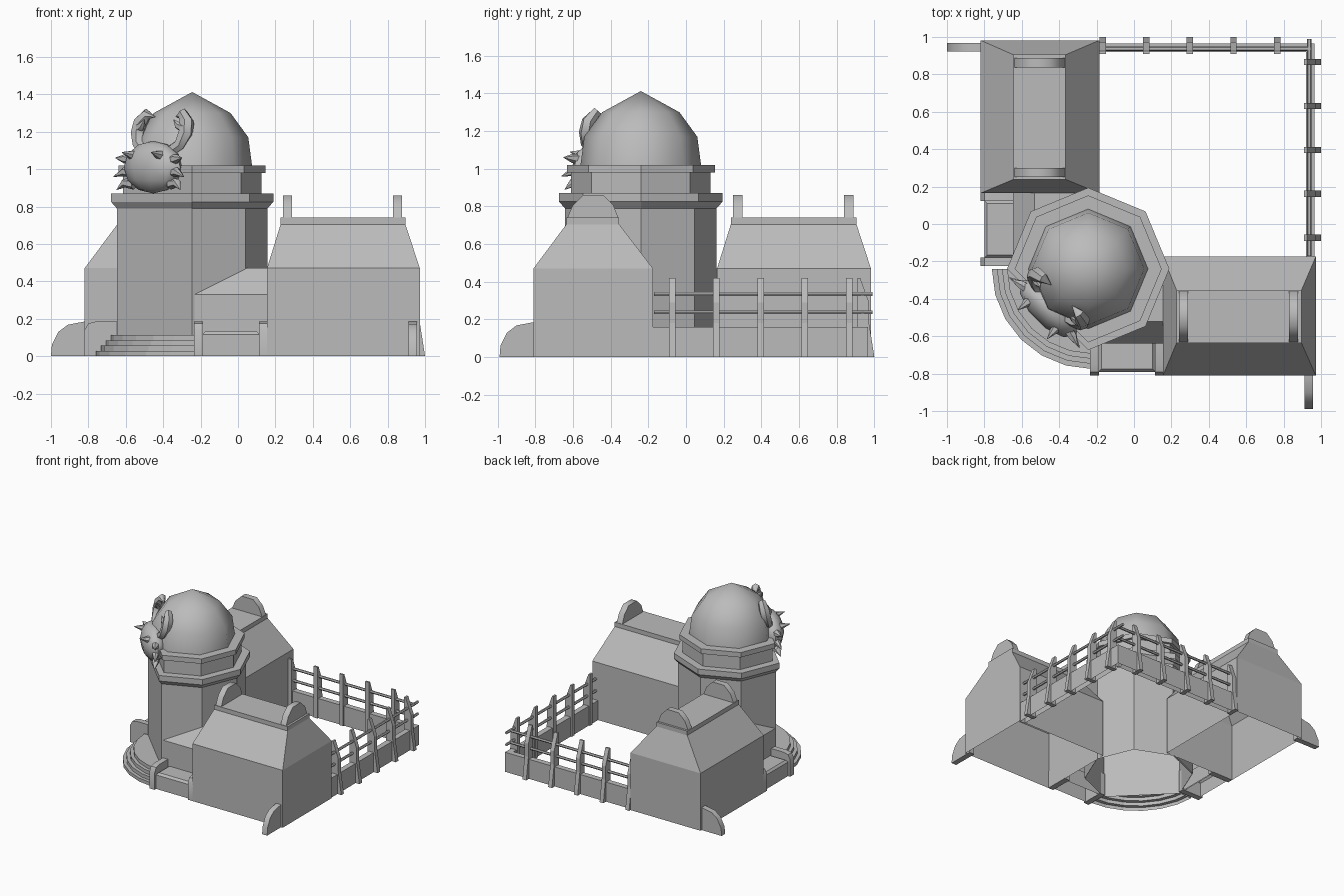
import bpy, bmesh, math
from mathutils import Vector

cube = bpy.data.objects.get("Cube")
if cube:
    bpy.data.objects.remove(cube, do_unlink=True)

stone = bpy.data.materials.new("grey_stone")
stone.use_nodes = True
stone.diffuse_color = (0.5, 0.5, 0.5, 1)
stone.node_tree.nodes["Principled BSDF"].inputs["Base Color"].default_value = (0.5, 0.5, 0.5, 1)

CX, CY = -0.245, -0.24


def same(p):
    return Vector(p)


def swapped(p):
    """Reflect across the plan's diagonal."""
    return Vector((p[1] - 0.01, p[0] + 0.01, p[2]))


def swapped_exact(p):
    return Vector((p[1], p[0], p[2]))


def diagonal(p):
    """Frame of the tower front: u sideways, v outward, z up."""
    u, v, z = p
    k = math.sqrt(0.5)
    return Vector((CX + (u - v) * k, CY - (u + v) * k, z))


def loft(name, rings, frame=same, bottom=False, smooth=None):
    """Skin a stack of equal-length point rings, capped on top."""
    bm = bmesh.new()
    rows = [[bm.verts.new(frame(p)) for p in ring] for ring in rings]
    n = len(rows[0])
    for lo, hi in zip(rows, rows[1:]):
        for i in range(n):
            j = (i + 1) % n
            bm.faces.new((lo[i], lo[j], hi[j], hi[i]))
    if bottom:
        bm.faces.new(rows[0][::-1])
    bm.faces.new(rows[-1])
    bmesh.ops.remove_doubles(bm, verts=bm.verts, dist=0.0005)
    bmesh.ops.recalc_face_normals(bm, faces=bm.faces)
    mesh = bpy.data.meshes.new(name)
    bm.to_mesh(mesh)
    bm.free()
    mesh.materials.append(stone)
    obj = bpy.data.objects.new(name, mesh)
    bpy.context.collection.objects.link(obj)
    if smooth:
        bpy.ops.object.select_all(action='DESELECT')
        obj.select_set(True)
        bpy.context.view_layer.objects.active = obj
        bpy.ops.object.shade_smooth_by_angle(angle=math.radians(smooth))


def rect(x0, x1, y0, y1, z):
    return [(x0, y0, z), (x1, y0, z), (x1, y1, z), (x0, y1, z)]


def slab_x(name, profile, x0, x1, frame, smooth=None):
    """Extrude a (y, z) profile along x."""
    loft(name, [[(x, y, z) for y, z in profile] for x in (x0, x1)], frame, True, smooth)


def octagon(r, z, cut=True):
    return [(CX + r * math.cos(k * math.pi / 4), CY + r * math.sin(k * math.pi / 4), z)
            for k in range(8) if not (cut and k == 5)]


# Tower with stacked cornices and a flat diagonal front
profile = [(0.403, 0), (0.403, 0.79), (0.434, 0.825), (0.434, 0.87), (0.37, 0.87),
           (0.37, 0.98), (0.393, 0.98), (0.393, 1.02), (0.32, 1.02)]
loft("tower", [octagon(r, z) for r, z in profile])
loft("dome", [octagon(r, z, False) for r, z in
              [(0.32, 1.02), (0.30, 1.17), (0.205, 1.3), (0, 1.412)]], smooth=60)

# Curved entrance steps as one stepped shell
treads = []
for i, r in enumerate((0.535, 0.508, 0.481, 0.454)):
    arc = [(CX + 0.02 + r * math.cos(a), CY + r * math.sin(a))
           for a in (math.pi * (1 + k / 12) for k in range(7))]
    arc += [(CX, CY - 0.4), (CX - 0.4, CY)]
    for z in (0.028 * i, 0.028 * (i + 1)):
        treads.append([(x, y, z) for x, y in arc])
loft("entrance_steps", treads)

buttress = [(-0.99, 0), (-0.985, 0.06), (-0.95, 0.13), (-0.9, 0.168), (-0.81, 0.185), (-0.78, 0.185), (-0.78, 0)]
post_foot = [(-0.81, 0), (-0.81, 0.14), (-0.79, 0.175), (-0.75, 0.185), (-0.62, 0.185), (-0.62, 0)]
crest = [(-0.634, 0.73), (-0.602, 0.805), (-0.545, 0.86), (-0.44, 0.86), (-0.385, 0.805), (-0.355, 0.73)]

# Two matching wings either side of the tower
for side, frame in (("left", same), ("right", swapped)):
    loft(side + "_wing", [rect(0.155, 0.972, -0.81, -0.175, 0),
                          rect(0.155, 0.972, -0.81, -0.175, 0.47),
                          rect(0.228, 0.895, -0.635, -0.355, 0.705),
                          rect(0.228, 0.895, -0.635, -0.355, 0.74)], frame)
    for x in (0.24, 0.828):
        slab_x(side + "_roof_crest", crest, x, x + 0.05, frame, 60)
    slab_x(side + "_buttress", buttress, 0.912, 0.957, frame, 40)
    # Lean-to filling the corner between wing and tower
    foot = [(-0.24, -0.638), (0.16, -0.638), (0.16, -0.245), (0.045, -0.522)]
    ridge = [(0.045, -0.522), (0.16, -0.522), (0.16, -0.245), (0.045, -0.522)]
    loft(side + "_annex", [[(x, y, z) for x, y in plan] for plan, z in
                           ((foot, 0), (foot, 0.33), (ridge, 0.47))], frame)
    # Planter between two rounded end posts
    for x in (-0.235, 0.112):
        slab_x(side + "_planter_post", post_foot, x, x + 0.047, frame, 40)
    loft(side + "_planter", [rect(-0.19, 0.115, -0.79, -0.63, 0),
                             rect(-0.19, 0.115, -0.79, -0.63, 0.115),
                             rect(-0.175, 0.1, -0.775, -0.63, 0.132)], frame)

# Courtyard fence along the back and left sides
post = [(0.91, 0), (1.0, 0), (0.972, 0.18), (0.972, 0.29), (0.925, 0.42), (0.91, 0.42)]
for side, frame, rail_end in (("back", same, 0.945), ("left", swapped_exact, 0.99)):
    loft(side + "_low_wall", [rect(-0.18, 0.965, 0.92, 0.965, z) for z in (0, 0.16)], frame)
    for i in range(5):
        x = -0.167 + 0.233 * i if side == "back" else -0.074 + 0.235 * i
        slab_x(side + "_fence_post", post, x - 0.017, x + 0.017, frame)
    for z in (0.238, 0.335):
        ring = [(0.937 + 0.011 * math.cos(a), z + 0.011 * math.sin(a))
                for a in (math.pi * k / 3 for k in range(6))]
        slab_x(side + "_fence_rail", ring, -0.17, rail_end, frame)


# Crab ornament on the tower front
def tube(name, path, radii, sides=6):
    pts = [Vector(p) for p in path]
    rings = []
    for i, p in enumerate(pts):
        d = (pts[min(i + 1, len(pts) - 1)] - pts[max(i - 1, 0)]).normalized()
        a = d.cross(Vector((0, 0, 1)) if abs(d.y) > 0.9 else Vector((0, 1, 0))).normalized()
        b = d.cross(a)
        rings.append([p + radii[i] * (math.cos(t) * a + math.sin(t) * b)
                      for t in (math.tau * k / sides for k in range(sides))])
    loft(name, rings, diagonal, True, 50)


shell = []
for i in range(7):
    t = math.pi * i / 6
    shell.append([(0.205 * math.sin(t) * math.cos(a), 0.295 + 0.095 * math.sin(t) * math.sin(a),
                   1.01 - 0.14 * math.cos(t))
                  for a in (math.tau * k / 10 for k in range(10))])
loft("crab_shell", shell, diagonal, smooth=60)

for s in (-1, 1):
    tube("crab_claw", [(s * 0.09, 0.27, 1.09), (s * 0.155, 0.25, 1.13), (s * 0.18, 0.23, 1.19),
                       (s * 0.175, 0.215, 1.25), (s * 0.135, 0.205, 1.295), (s * 0.08, 0.2, 1.28)],
         (0.03, 0.032, 0.04, 0.04, 0.03, 0.002))
    tube("crab_pincer", [(s * 0.17, 0.23, 1.22), (s * 0.135, 0.245, 1.235), (s * 0.11, 0.25, 1.265)],
         (0.03, 0.02, 0.002))
    for z, out, drop in ((1.05, 0.25, 0.01), (0.98, 0.265, -0.02), (0.92, 0.24, -0.03)):
        tube("crab_leg", [(s * 0.14, 0.3, z), (s * 0.2, 0.315, z + 0.005), (s * out, 0.33, z + drop)],
             (0.03, 0.024, 0.002))
    tube("crab_eye_spike", [(s * 0.1, 0.33, 1.07), (s * 0.11, 0.42, 1.09)], (0.034, 0.002))
